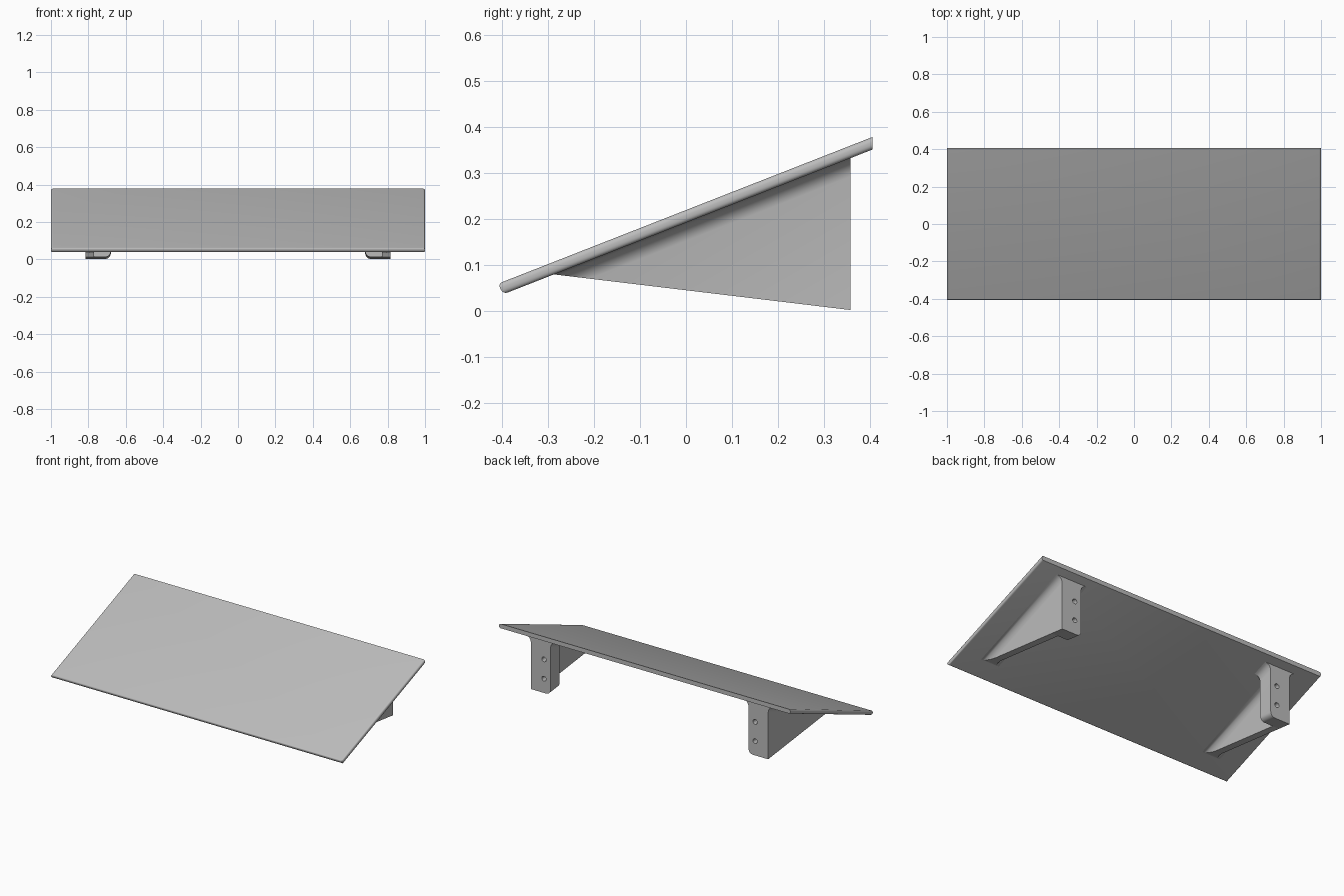
import bpy, bmesh, math

cube = bpy.data.objects.get("Cube")
if cube:
    bpy.data.objects.remove(cube, do_unlink=True)

grey = bpy.data.materials.new("plain grey")
grey.use_nodes = True
grey.diffuse_color = (0.5, 0.5, 0.5, 1)
grey.node_tree.nodes["Principled BSDF"].inputs["Base Color"].default_value = (0.5, 0.5, 0.5, 1)

SLOPE = 0.392
BACK = 0.358          # wall face of the brackets
FILLET = 0.04


def under(y):
    """Height of the shelf underside."""
    return 0.192 + SLOPE * y


def base(y):
    """Height of the bracket's lower edge."""
    return 0.002 + 0.12 * (BACK - y)


def flare(t):
    """Sideways spread of the fillet at depth t below the shelf."""
    if t >= FILLET:
        return 0
    return FILLET - math.sqrt(FILLET ** 2 - (FILLET - max(t, 0)) ** 2)


def finish(bm, name):
    bmesh.ops.recalc_face_normals(bm, faces=bm.faces)
    mesh = bpy.data.meshes.new(name)
    bm.to_mesh(mesh)
    bm.free()
    obj = bpy.data.objects.new(name, mesh)
    bpy.context.collection.objects.link(obj)
    mesh.materials.append(grey)
    bpy.ops.object.select_all(action='DESELECT')
    bpy.context.view_layer.objects.active = obj
    obj.select_set(True)
    bpy.ops.object.shade_smooth_by_angle(angle=math.radians(30))
    return obj


def loft(rings, name):
    """Skin a stack of four-cornered rings and cap both ends."""
    bm = bmesh.new()
    rows = [[bm.verts.new(p) for p in ring] for ring in rings]
    for a, b in zip(rows, rows[1:]):
        for i in range(4):
            j = (i + 1) % 4
            bm.faces.new((a[i], a[j], b[j], b[i]))
    bm.faces.new(rows[0])
    bm.faces.new(rows[-1])
    return finish(bm, name)


# Sloping shelf board with softened front and side edges
bm = bmesh.new()
profile = [(-0.409, 0.059), (-0.397, under(-0.397)), (0.405, under(0.405)), (0.405, 0.378)]
ends = [[bm.verts.new((x, y, z)) for y, z in profile] for x in (-1, 1)]
for i in range(4):
    j = (i + 1) % 4
    bm.faces.new((ends[0][i], ends[0][j], ends[1][j], ends[1][i]))
for end in ends:
    bm.faces.new(end)
soft = [e for e in bm.edges if min(v.co.y for v in e.verts) < 0.4
        and not (abs(e.verts[0].co.x - e.verts[1].co.x) < 0.1
                 and max(v.co.y for v in e.verts) < 0)]
bmesh.ops.bevel(bm, geom=soft, offset=0.01, segments=4, profile=0.5, affect='EDGES')
finish(bm, "shelf_board")

arc = [FILLET * (1 - math.cos(math.radians(a))) for a in range(0, 91, 15)]
depth = under(BACK) - base(BACK)

for side, label in ((1, "left"), (-1, "right")):
    # Triangular web with a fillet up to the board
    rings = []
    for t in [-0.004] + arc + [depth - 0.002]:
        front = (0.045 - 0.192 + t) / (SLOPE + 0.12)
        zf, zb = under(front) - t, under(BACK) - t
        xo, xi = side * (0.815 + flare(t)), side * (0.77 - flare(t))
        rings.append([(xo, front, zf), (xi, front, zf), (xi, BACK, zb), (xo, BACK, zb)])
    loft(rings, label + "_bracket_web")

    # Upright wall flange, rounded at its lower inner corner
    rings = []
    y0, y1 = BACK - 0.09, BACK
    for t in [-0.004] + arc:
        xo, xi = side * (0.815 + flare(t)), side * (0.68 - flare(t))
        za, zb = under(y0) - t, under(y1) - t
        rings.append([(xo, y0, za), (xi, y0, za), (xi, y1, zb), (xo, y1, zb)])
    for a in range(0, 91, 15):
        r = 0.03
        c, s = math.cos(math.radians(a)), math.sin(math.radians(a))
        xo, xi = side * 0.815, side * (0.68 + r * (1 - c))
        za, zb = base(y0) + r * (1 - s), base(y1) + r * (1 - s)
        rings.append([(xo, y0, za), (xi, y0, za), (xi, y1, zb), (xo, y1, zb)])
    flange = loft(rings, label + "_bracket_flange")

    # Two screw holes through the flange
    for z in (0.09, 0.21):
        bpy.ops.mesh.primitive_cylinder_add(vertices=24, radius=0.015, depth=0.3,
                                            location=(side * 0.725, BACK - 0.05, z),
                                            rotation=(math.pi / 2, 0, 0))
        cutter = bpy.context.object
        cutter.hide_render = True
        cut = flange.modifiers.new("screw_hole", 'BOOLEAN')
        cut.operation = 'DIFFERENCE'
        cut.object = cutter
        bpy.context.view_layer.objects.active = flange
        bpy.ops.object.modifier_apply(modifier=cut.name)
        bpy.data.objects.remove(cutter, do_unlink=True)
